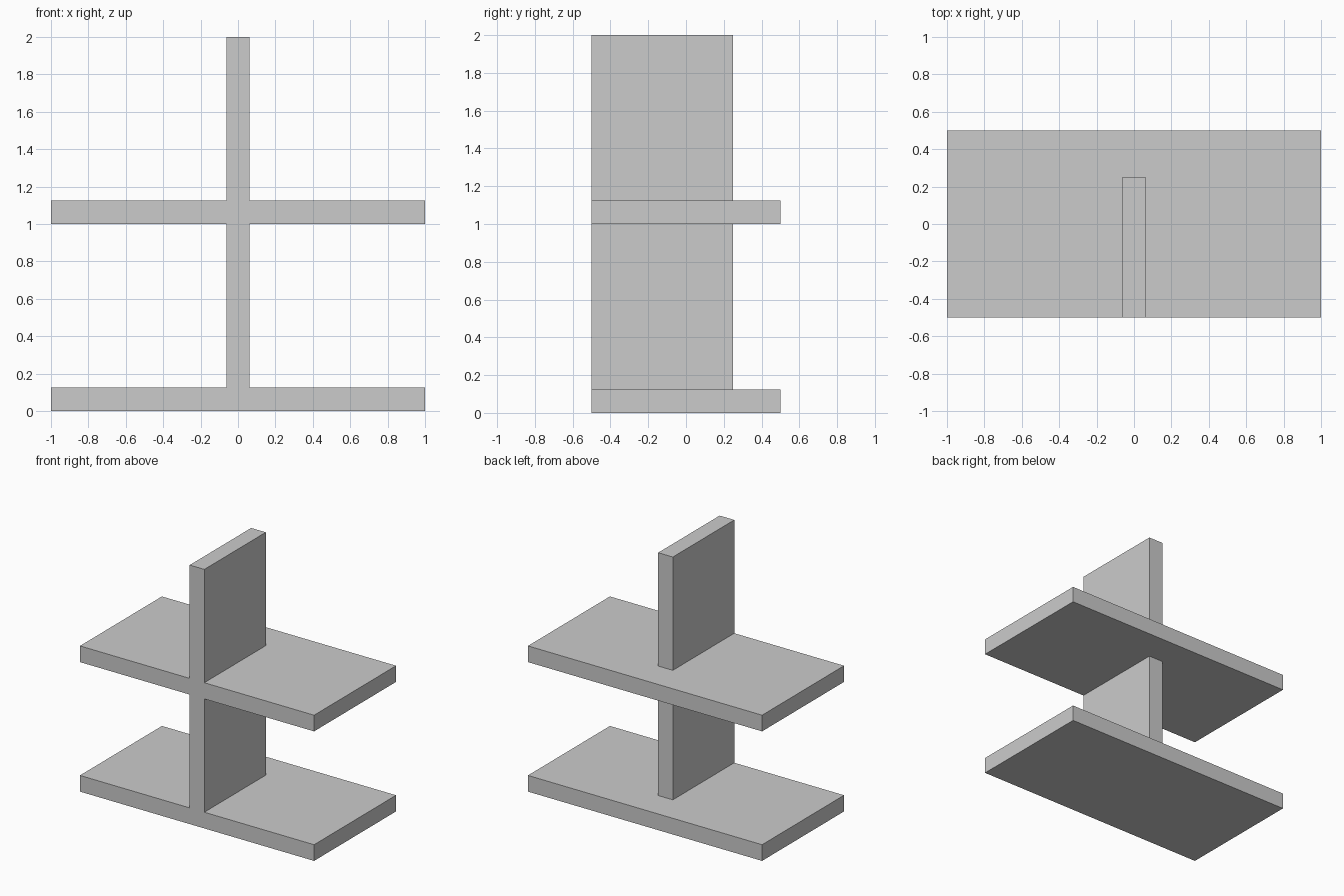
import bpy
import bmesh
from mathutils import Vector

if "Cube" in bpy.data.objects:
    bpy.data.objects.remove(bpy.data.objects["Cube"])

T = 0.125  # board thickness


def box(name, lo, hi):
    lo, hi = Vector(lo), Vector(hi)
    bm = bmesh.new()
    bmesh.ops.create_cube(bm, size=1)
    bmesh.ops.scale(bm, vec=hi - lo, verts=bm.verts)
    bmesh.ops.translate(bm, vec=(lo + hi) / 2, verts=bm.verts)
    mesh = bpy.data.meshes.new(name)
    bm.to_mesh(mesh)
    bm.free()
    obj = bpy.data.objects.new(name, mesh)
    bpy.context.collection.objects.link(obj)
    return obj


# Upright divider, flush with the shelf fronts and set in from the back
unit = box("shelf_unit", (-T / 2, -0.5, T / 2), (T / 2, 0.25, 2))

# Two identical shelves, fused with the divider
for z in (0, 1):
    shelf = box("shelf", (-1, -0.5, z), (1, 0.5, z + T))
    mod = unit.modifiers.new("fuse", 'BOOLEAN')
    mod.operation = 'UNION'
    mod.solver = 'EXACT'
    mod.object = shelf
    bpy.context.view_layer.objects.active = unit
    bpy.ops.object.modifier_apply(modifier=mod.name)
    bpy.data.objects.remove(shelf)

# Clear leftover seams on the flat faces
bm = bmesh.new()
bm.from_mesh(unit.data)
bmesh.ops.remove_doubles(bm, verts=bm.verts, dist=0.0001)
bmesh.ops.dissolve_limit(bm, angle_limit=0.01, verts=bm.verts, edges=bm.edges)
bm.to_mesh(unit.data)
bm.free()
